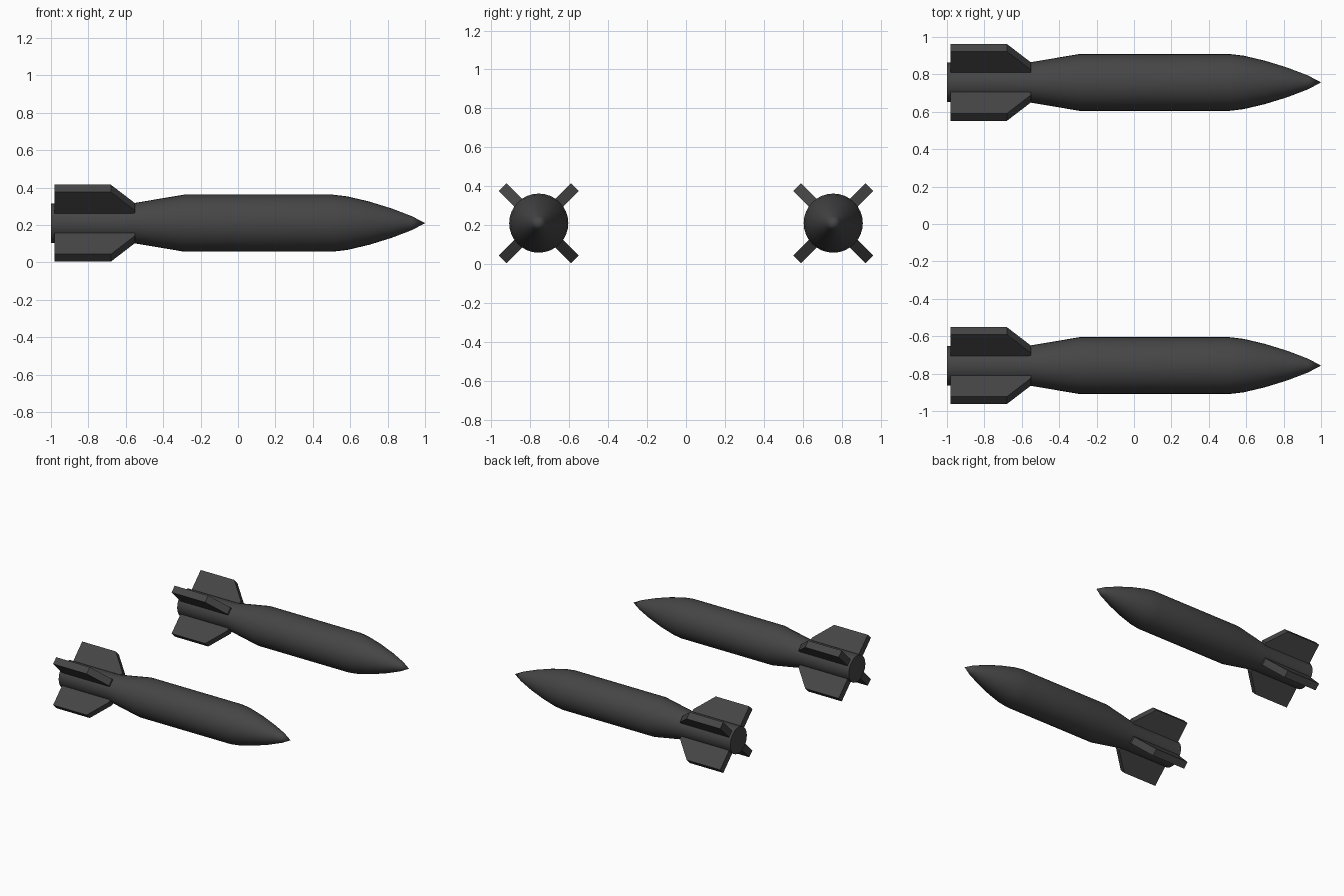
import bpy, bmesh, math
from mathutils import Matrix

if "Cube" in bpy.data.objects:
    bpy.data.objects.remove(bpy.data.objects["Cube"])

SIDES = 32
AXIS_Z = 0.21
SPACING = 0.757

dark = bpy.data.materials.new("dark_grey")
dark.diffuse_color = (0.06, 0.06, 0.06, 1)
dark.use_nodes = True
dark.node_tree.nodes["Principled BSDF"].inputs["Base Color"].default_value = dark.diffuse_color


def add_object(name, bm, y):
    bmesh.ops.recalc_face_normals(bm, faces=bm.faces)
    mesh = bpy.data.meshes.new(name)
    bm.to_mesh(mesh)
    bm.free()
    mesh.materials.append(dark)
    obj = bpy.data.objects.new(name, mesh)
    obj.location = (0, y, AXIS_Z)
    bpy.context.collection.objects.link(obj)
    return obj


# Lathed body: tail tube, flare, barrel and pointed nose (x, radius)
PROFILE = [(-1, 0), (-1, 0.106), (-0.565, 0.106), (-0.29, 0.152), (0.51, 0.152),
           (0.585, 0.143), (0.70, 0.116), (0.82, 0.079), (0.93, 0.037), (1, 0)]


def body(name, y):
    bm = bmesh.new()
    verts = [bm.verts.new((x, 0, r)) for x, r in PROFILE]
    edges = [bm.edges.new(pair) for pair in zip(verts, verts[1:])]
    bmesh.ops.spin(bm, geom=verts + edges, cent=(0, 0, 0), axis=(1, 0, 0),
                   angle=math.tau, steps=SIDES)
    bmesh.ops.remove_doubles(bm, verts=bm.verts, dist=1e-4)
    obj = add_object(name, bm, y)
    obj.data.shade_smooth()
    obj.data.set_sharp_from_angle(angle=math.radians(30))


# Tail fins: swept plate outline (x, distance from axis), in an X layout
FIN = [(-0.98, 0.03), (-0.98, 0.263), (-0.68, 0.263), (-0.55, 0.122), (-0.55, 0.03)]
FIN_THICKNESS = 0.056


def fins(name, y):
    bm = bmesh.new()
    for i in range(4):
        face = bm.faces.new([bm.verts.new((x, -FIN_THICKNESS / 2, r)) for x, r in FIN])
        side = bmesh.ops.extrude_face_region(bm, geom=[face], use_keep_orig=True)
        moved = [v for v in side["geom"] if isinstance(v, bmesh.types.BMVert)]
        bmesh.ops.translate(bm, verts=moved, vec=(0, FIN_THICKNESS, 0))
        bmesh.ops.rotate(bm, verts=list(face.verts) + moved, cent=(0, 0, 0),
                         matrix=Matrix.Rotation(math.radians(45 + 90 * i), 3, 'X'))
    add_object(name, bm, y)


# Two identical missiles side by side
for side, y in (("near", -SPACING), ("far", SPACING)):
    body("missile_body_" + side, y)
    fins("tail_fins_" + side, y)
